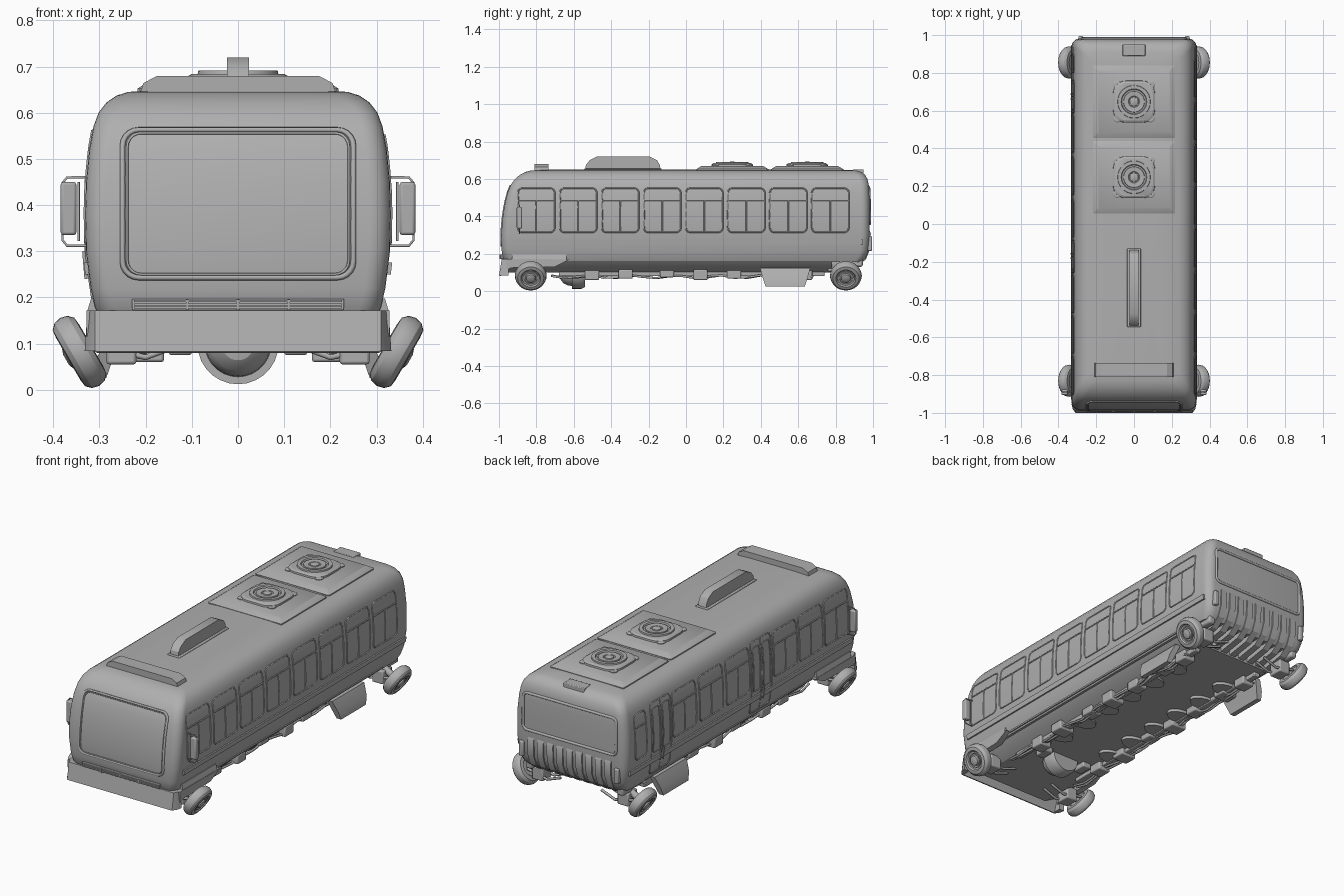
import bpy, bmesh, math
from mathutils import Vector, Matrix

if "Cube" in bpy.data.objects:
    bpy.data.objects.remove(bpy.data.objects["Cube"])

# body levels: z, half width, front y, rear y
LEV = [(.155, .30, -.965, .94), (.18, .31, -.98, .962), (.22, .319, -.986, .977), (.30, .329, -.988, .982),
       (.38, .331, -.982, .982), (.45, .329, -.972, .982), (.52, .322, -.956, .98), (.57, .313, -.936, .977),
       (.60, .302, -.914, .97), (.622, .285, -.888, .957), (.637, .263, -.86, .938), (.645, .238, -.83, .912),
       (.65, .15, -.75, .83)]
GREY = bpy.data.materials.new('dark_grey')
GREY.diffuse_color = (.43, .43, .43, 1)
GREY.use_nodes = True
GREY.node_tree.nodes["Principled BSDF"].inputs["Base Color"].default_value = GREY.diffuse_color

def at(z, k):
    for a, b in zip(LEV, LEV[1:]):
        if z <= b[0]:
            t = max(0, (z - a[0]) / (b[0] - a[0]))
            return a[k] + t * (b[k] - a[k])
    return LEV[-1][k]

def add(name, data):
    data.materials.append(GREY)
    ob = bpy.data.objects.new(name, data)
    bpy.context.collection.objects.link(ob)
    return ob

def loft(name, rings):
    n = len(rings[0])
    faces = [(i * n + j, i * n + (j + 1) % n, (i + 1) * n + (j + 1) % n, (i + 1) * n + j)
             for i in range(len(rings) - 1) for j in range(n)]
    faces += [tuple(range(n)), tuple(range((len(rings) - 1) * n, len(rings) * n))]
    me = bpy.data.meshes.new(name)
    me.from_pydata([p for r in rings for p in r], [], faces)
    bm = bmesh.new()
    bm.from_mesh(me)
    bmesh.ops.remove_doubles(bm, verts=bm.verts, dist=1e-5)
    bmesh.ops.recalc_face_normals(bm, faces=bm.faces)
    bm.to_mesh(me)
    bm.free()
    return add(name, me)

def prism(name, poly, axis, a, b):
    put = {'x': lambda p, t: (t, p[0], p[1]), 'y': lambda p, t: (p[0], t, p[1]), 'z': lambda p, t: (p[0], p[1], t)}[axis]
    return loft(name, [[put(p, t) for p in poly] for t in (a, b)])

def box(name, x0, x1, y0, y1, z0, z1, bev=0):
    ob = prism(name, [(x0, y0), (x1, y0), (x1, y1), (x0, y1)], 'z', z0, z1)
    if bev:
        m = ob.modifiers.new('bevel', 'BEVEL')
        m.width, m.segments = bev, 2

def rrect(x0, x1, y0, y1, r, n=5, sub=1):
    pts = []
    for cx, cy, a in ((x1 - r, y1 - r, 0), (x0 + r, y1 - r, 90), (x0 + r, y0 + r, 180), (x1 - r, y0 + r, 270)):
        for i in range(n + 1):
            t = math.radians(a + 90 * i / n)
            pts.append((cx + r * math.cos(t), cy + r * math.sin(t)))
    out = []
    for p, q in zip(pts, pts[1:] + pts[:1]):
        k = sub if math.dist(p, q) > r else 1
        out += [(p[0] + (q[0] - p[0]) * i / k, p[1] + (q[1] - p[1]) * i / k) for i in range(k)]
    return out

def tube(name, paths, r, res=1):
    cu = bpy.data.curves.new(name, 'CURVE')
    cu.dimensions, cu.bevel_depth, cu.bevel_resolution, cu.use_fill_caps = '3D', r, res, True
    for pts, cyc in paths:
        s = cu.splines.new('POLY')
        s.points.add(len(pts) - 1)
        for sp, p in zip(s.points, pts):
            sp.co = (*p, 1)
        s.use_cyclic_u = cyc
    return add(name, cu)

def lathe(name, prof, loc, axis, n=28):
    M = Matrix.Translation(loc) @ Vector(axis).to_track_quat('Z', 'Y').to_matrix().to_4x4()
    return loft(name, [[M @ Vector((r * math.cos(2 * math.pi * i / n), r * math.sin(2 * math.pi * i / n), h))
                        for i in range(n)] for r, h in prof])

# body shell
loft('bus_body', [[(x, y, z) for x, y in rrect(-w, w, f, r, .045, 6)] for z, w, f, r in LEV])

# side windows with T bars, and doors on the left
def side(s, pts):
    return [(s * at(z, 1), y, z) for y, z in pts]

def window(s, yc, half):
    p = [(side(s, rrect(yc - half, yc + half, .315, .55, .022, 4, 4)), True),
         (side(s, [(yc - half, .485), (yc + half, .485)]), False)]
    if half > .06:
        p.append((side(s, [(yc, .485), (yc, .4), (yc, .315)]), False))
    tube('side_window_frame', p, .004)

for i in range(8):
    window(1, -.80 + .2245 * i, .098)
for yc in (-.80, -.585, -.37, .03, .255, .48):
    window(-1, yc, .098)
window(-1, .85, .048)
for yc in (-.17, .675):
    tube('door_frame', [(side(-1, rrect(yc - .085, yc + .085, .185, .56, .02, 4, 5)), True),
                        (side(-1, [(yc, .56), (yc, .45), (yc, .3), (yc, .185)]), False)], .004)
    tube('door_window_frame', [(side(-1, rrect(yc + d - .028, yc + d + .028, .3, .53, .012, 3, 3)), True)
                               for d in (-.042, .042)], .003)
    tube('door_handle', [([(-.329, yc + d, .24), (-.334, yc + d, .3)], False) for d in (-.012, .012)], .004)

# belt trim and sill strips
for s in (1, -1):
    for z0, z1, y0, y1, t in ((.25, .276, -.93, .945, .008), (.163, .17, -.62, .78, .006)):
        a, b = at(z0, 1), at(z1, 1)
        prism('side_trim', [(s * (a - .01), z0), (s * (a + t), z0), (s * (b + t), z1), (s * (b - .01), z1)], 'y', y0, y1)

# windscreen, pillar and rear window frames
tube('windscreen_frame', [([(x, at(z, 2), z) for x, z in rrect(-.25, .25, .243, .563, .035, 5, 6)], True)], .006)
tube('windscreen_seal', [([(x, at(z, 2), z) for x, z in rrect(-.24, .24, .25, .556, .03, 5, 6)], True)], .003)
tube('rear_window_frame', [([(x, at(z, 3), z) for x, z in rrect(-.275, .275, .36, .555, .025, 5, 4)], True)], .007, 2)

# front grille and bumper
box('front_grille', -.23, .23, -.992, -.96, .172, .197, .003)
for z in (.178, .185, .192):
    box('grille_bar', -.225, .225, -.996, -.98, z - .002, z + .002)
for x in (-.11, 0, .11):
    box('grille_divider', x - .003, x + .003, -.997, -.98, .173, .196)
prism('front_bumper', [(-.95, .172), (-.985, .172), (-1.0, .083), (-.99, .08), (-.968, .14)], 'x', -.306, .306)
for s in (1, -1):
    loft('bumper_corner', [[(s * x, y, z) for x, y in ((.30, f), (.31, f), (.31 + d, f + .02), (.318 + d, -.95), (.30, -.95))]
                           for z, f, d in ((.172, -.985, .008), (.1, -.997, .013), (.084, -1.0, .014))])
    prism('bumper_wing', [(-.96, .172), (-.96, .115), (-.93, .125), (-.70, .13), (-.62, .17)], 'x', s * .295, s * .328)
    prism('front_fender_lip', [(s * .30, .165), (s * .328, .165), (s * .318, .198), (s * .30, .198)], 'y', -.93, -.64)

# mirrors
for s in (1, -1):
    box('mirror', s * .35, s * .384, -.905, -.877, .335, .45, .006)
    tube('mirror_arm', [([(s * .31, -.89, z), (s * .37, -.89, z), (s * .38, -.89, z + d), (s * .38, -.89, .39)], False)
                        for z, d in ((.46, -.012), (.312, .012))]
         + [([(s * .345, -.89, .322), (s * .345, -.89, .45)], False)], .003)

# rear ribs, lamps and corner blocks
for i in range(9):
    x = -.228 + .057 * i
    prism('rear_rib', [(.95, .335), (.977, .332), (.988, .31), (.986, .23), (.962, .17), (.91, .13), (.76, .105),
                       (.76, .165), (.93, .17)], 'x', x - .018, x + .018)
for s in (1, -1):
    box('rear_lamp', s * .268, s * .294, .96, .995, .215, .295, .006)
    box('rear_corner_block', s * .25, s * .29, .86, .945, .13, .2, .01)

# roof equipment
prism('roof_front_box', [(-.215, .63), (.215, .63), (.205, .664), (.175, .68), (-.175, .68), (-.205, .664)], 'y', -.81, -.735)
box('roof_fin_base', -.036, .036, -.545, -.13, .64, .656, .004)
prism('roof_fin', [(-.54, .645), (-.535, .675), (-.515, .7), (-.475, .72), (-.195, .72), (-.155, .7), (-.14, .675), (-.135, .645)], 'x', -.024, .024)
box('rear_roof_hatch', -.06, .06, .89, .95, .62, .65, .004)
for y0, y1 in ((.055, .44), (.455, .84)):
    yc = (y0 + y1) / 2
    loft('cooler_unit', [[(x, y, z) for x, y in rrect(-.218 + d, .218 - d, y0 + d, y1 - d, .006, 1)]
                         for d, z in ((0, .63), (0, .652), (.027, .669))])
    loft('cooler_fan_base', [[(x, y, z) for x, y in rrect(-w, w, yc - w, yc + w, w * .6, 6)]
                             for w, z in ((.112, .66), (.11, .678), (.1, .684))])
    lathe('cooler_fan', [(.092, 0), (.086, .03), (.068, .03), (.062, .018), (.058, .018), (.055, .028),
                         (.03, .026), (.024, .02), (.022, .028), (.008, .032), (0, .032)], (0, yc, .661), (0, 0, 1))
    for a in (45, 135, 225, 315):
        c, t = math.cos(math.radians(a)), math.sin(math.radians(a))
        lathe('fan_lug', [(.022, 0), (.022, .012), (.016, .016), (0, .016)], (c * .125, yc + t * .125, .661), (0, 0, 1), 12)

# chassis floor
prism('chassis', [(-.298, .168), (-.27, .135), (-.21, .1), (.21, .1), (.27, .135), (.298, .168)], 'y', -.955, .78)

# wheels tilted outward at the top, with stub axles
TYRE = [(0, -.024), (.045, -.024), (.05, -.029), (.07, -.027), (.081, -.016), (.085, 0), (.081, .016), (.07, .027),
        (.053, .029), (.047, .021), (.028, .018), (.024, .03), (.012, .034), (0, .034)]
for s in (1, -1):
    for y in (-.83, .855):
        ax = Vector((s * .866, 0, -.5))
        c = Vector((s * .343, y, .082))
        lathe('wheel', TYRE, c, ax, 32)
        lathe('wheel_rim_ring', [(.04, .02), (.04, .026), (.034, .026), (.034, .018)], c, ax, 24)
        tube('stub_axle', [([c - ax * .02, c - ax * .11], False)], .018, 3)
        tube('suspension_arm', [([c - ax * .03 + Vector((0, d, 0)), (s * .2, y + d, .07), (s * .12, y + d, .1)], False)
                                for d in (-.03, .03)], .007)
        box('suspension_block', s * .22, s * .285, y - .04, y + .04, .055, .125, .006)

# tilted side flap near the rear, then rails, hangers, half discs and pipes under the floor
    loft('side_flap', [[(s * x, y, z) for x, y, z in ((xa, y0, z0), (xb, y0, z0), (xb, y1, z0), (xa, y1, z0))]
                       for xa, xb, y0, y1, z0 in ((.25, .28, .395, .665, .125), (.27, .305, .41, .65, .07), (.285, .312, .425, .635, .026))])
    box('floor_rail', s * .18, s * .215, -.68, .74, .08, .12, .004)
    for i, y in enumerate((-.5, -.32, -.1, .08, .26, .48, .64)):
        box('floor_hanger', s * .16, s * (.25 if i % 2 else .23), y - .04, y + .035, .06 + .007 * (i % 3), .115, .006)
    for y in (-.38, -.2, -.02, .16, .34, .52):
        half = [(s * (.18 - .085 * math.sin(math.pi * i / 10)), y + .05 * math.cos(math.pi * i / 10)) for i in range(11)]
        prism('floor_half_disc', half, 'z', .085, .11)
    tube('floor_pipe', [([(s * (x + .008 * math.sin(i * 1.3)), -.72 + .07 * i, .077 + .008 * math.sin(i * 1.9 + x * 40)) for i in range(21)], False)
                        for x in (.205, .222)], .006)

# front drum under the floor
lathe('front_drum', [(0, 0), (.088, 0), (.088, .05), (.078, .07), (0, .07)], (0, -.61, .1), (0, 1, 0))
lathe('front_drum_dome', [(.072, 0), (.07, .02), (.058, .045), (.036, .062), (0, .068)], (0, -.61, .1), (0, -1, 0))
for s in (1, -1):
    box('drum_side_box', s * .1, s * .15, -.6, -.52, .075, .11, .006)

# smooth shading with sharp edges kept
bpy.ops.object.select_all(action='DESELECT')
for ob in bpy.context.collection.objects:
    if ob.type == 'MESH':
        ob.select_set(True)
        bpy.context.view_layer.objects.active = ob
bpy.ops.object.shade_smooth_by_angle(angle=math.radians(28))
